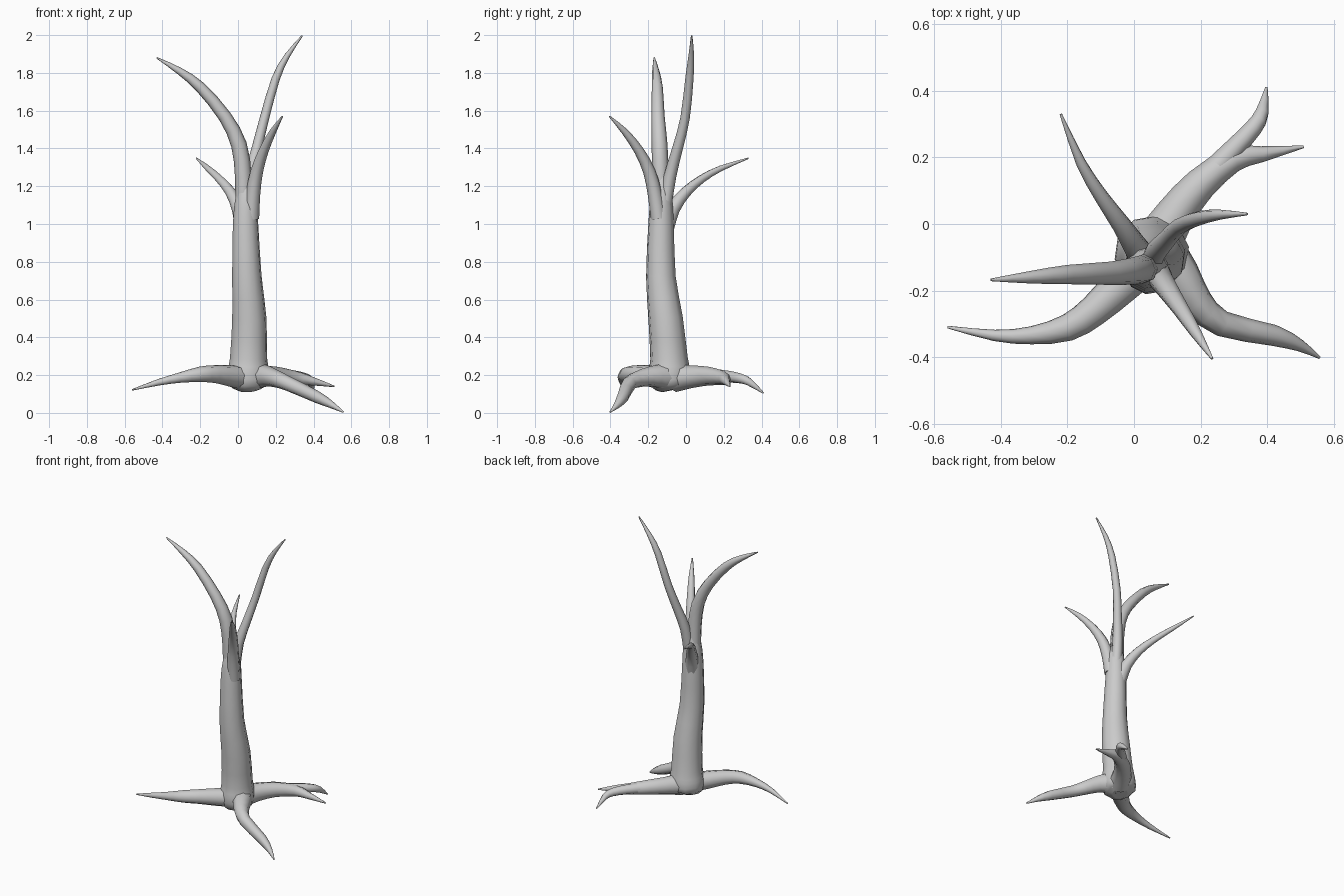
import bpy, bmesh, math
from mathutils import Vector


def spline(points, steps=2):
    """Catmull-Rom resampling of (x, y, z, radius) points."""
    pts = [Vector(p) for p in points]
    ext = [pts[0] * 2 - pts[1]] + pts + [pts[-1] * 2 - pts[-2]]
    out = []
    for a, b, c, d in zip(ext, ext[1:], ext[2:], ext[3:]):
        for i in range(steps):
            t = i / steps
            out.append(0.5 * (b * 2 + (c - a) * t + (a * 2 - b * 5 + c * 4 - d) * t * t
                              + (b * 3 - a - c * 3 + d) * t ** 3))
    return out + [pts[-1]]


def limb(name, points, sides=8):
    """Tapered tube swept along a path, closed at both ends."""
    path = spline(points)
    pos = [p.to_3d() for p in path]
    bm = bmesh.new()
    rings = []
    prev, u = None, None
    for i, p in enumerate(pos):
        d = (pos[min(i + 1, len(pos) - 1)] - pos[max(i - 1, 0)]).normalized()
        if prev is None:
            u = d.orthogonal().normalized()
        else:
            u = prev.rotation_difference(d) @ u
        prev = d
        v = d.cross(u)
        r = max(path[i][3], 0.003)
        rings.append([bm.verts.new(p + r * (math.cos(a) * u + math.sin(a) * v))
                      for a in (2 * math.pi * k / sides for k in range(sides))])
    for lo, hi in zip(rings, rings[1:]):
        for k in range(sides):
            n = (k + 1) % sides
            bm.faces.new((lo[k], lo[n], hi[n], hi[k]))
    bm.faces.new(rings[0][::-1])
    bm.faces.new(rings[-1])
    bmesh.ops.recalc_face_normals(bm, faces=bm.faces)
    for f in bm.faces:
        f.smooth = len(f.verts) == 4
    mesh = bpy.data.meshes.new(name)
    bm.to_mesh(mesh)
    bm.free()
    ob = bpy.data.objects.new(name, mesh)
    bpy.context.collection.objects.link(ob)
    return ob


# Trunk with a rounded, flared base
limb("trunk", [(0.05, -0.08, 0.12, 0.05), (0.05, -0.085, 0.15, 0.105),
               (0.055, -0.088, 0.22, 0.112), (0.056, -0.09, 0.29, 0.1),
               (0.06, -0.108, 0.5, 0.092), (0.047, -0.133, 0.72, 0.079),
               (0.04, -0.132, 1.0, 0.068), (0.043, -0.13, 1.15, 0.055),
               (0.045, -0.125, 1.26, 0.02)], 10)

# Branches
limb("left_branch", [(0.03, -0.13, 1.08, 0.045), (0.028, -0.135, 1.25, 0.044),
                     (0.005, -0.14, 1.42, 0.042), (-0.07, -0.148, 1.57, 0.035),
                     (-0.2, -0.152, 1.725, 0.029), (-0.31, -0.16, 1.81, 0.019),
                     (-0.43, -0.168, 1.88, 0.004)])
limb("right_branch", [(0.055, -0.11, 1.1, 0.035), (0.065, -0.085, 1.25, 0.033),
                      (0.1, -0.045, 1.4, 0.028), (0.14, -0.005, 1.56, 0.025),
                      (0.2, 0.018, 1.77, 0.022), (0.26, 0.028, 1.89, 0.015),
                      (0.34, 0.03, 1.997, 0.004)])
limb("front_branch", [(0.07, -0.145, 1.03, 0.042), (0.08, -0.165, 1.16, 0.038),
                      (0.1, -0.195, 1.28, 0.033), (0.137, -0.25, 1.39, 0.026),
                      (0.185, -0.325, 1.49, 0.018), (0.235, -0.405, 1.57, 0.004)])
limb("back_branch", [(0.03, -0.11, 0.97, 0.045), (0.005, -0.07, 1.08, 0.038),
                     (-0.04, 0.0, 1.17, 0.029), (-0.1, 0.085, 1.24, 0.022),
                     (-0.16, 0.185, 1.295, 0.016), (-0.22, 0.33, 1.348, 0.004)])

# Roots
limb("left_root", [(0.04, -0.11, 0.185, 0.065), (-0.04, -0.185, 0.195, 0.058),
                   (-0.12, -0.26, 0.205, 0.048), (-0.2, -0.312, 0.204, 0.041),
                   (-0.31, -0.335, 0.186, 0.027), (-0.42, -0.335, 0.162, 0.017),
                   (-0.56, -0.31, 0.122, 0.004)])
limb("right_root", [(0.08, -0.08, 0.19, 0.075), (0.14, -0.155, 0.195, 0.06),
                    (0.19, -0.235, 0.185, 0.048), (0.265, -0.3, 0.155, 0.039),
                    (0.42, -0.335, 0.083, 0.032), (0.5, -0.366, 0.04, 0.018),
                    (0.558, -0.402, 0.004, 0.004)])
limb("back_root", [(0.07, -0.06, 0.185, 0.075), (0.125, 0.03, 0.192, 0.06),
                   (0.2, 0.12, 0.195, 0.05), (0.3, 0.195, 0.185, 0.038),
                   (0.385, 0.21, 0.17, 0.024), (0.51, 0.232, 0.14, 0.004)])
limb("back_root_fork", [(0.22, 0.14, 0.195, 0.04), (0.3, 0.225, 0.192, 0.032),
                        (0.36, 0.29, 0.182, 0.027), (0.385, 0.335, 0.163, 0.021),
                        (0.398, 0.41, 0.105, 0.004)])
